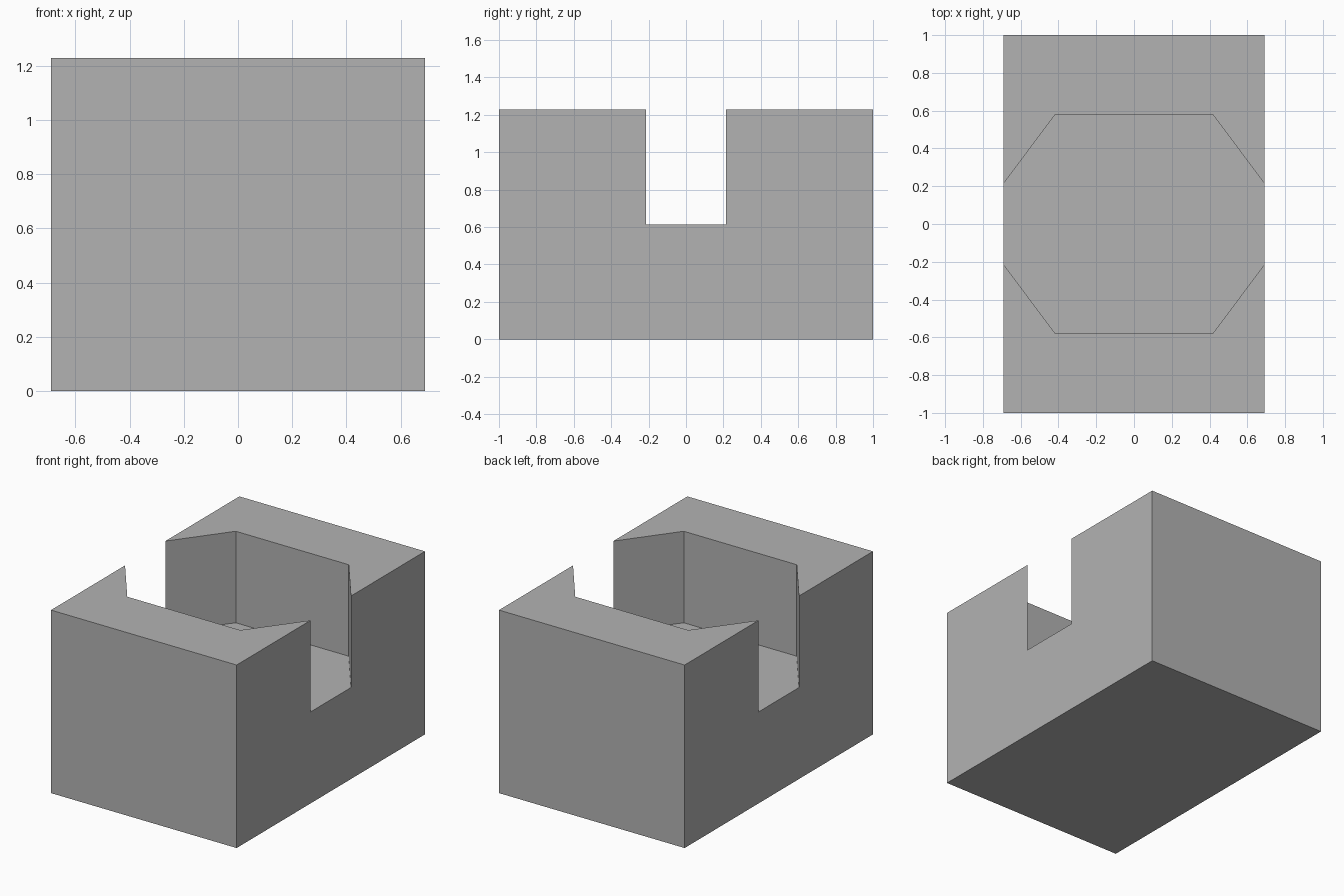
import bpy
import bmesh

HALF_X, HALF_Y, HEIGHT = 0.69, 1.0, 1.23
FLOOR_Z = 0.615

default = bpy.data.objects.get("Cube")
if default:
    bpy.data.objects.remove(default, do_unlink=True)

grey = bpy.data.materials.new("plain grey")
grey.use_nodes = True
colour = (0.45, 0.45, 0.45, 1)
grey.diffuse_color = colour
grey.node_tree.nodes["Principled BSDF"].inputs["Base Color"].default_value = colour


def prism(name, outline, z0, z1):
    """Extrude a flat outline upwards from z0 to z1."""
    bm = bmesh.new()
    base = bm.faces.new([bm.verts.new((x, y, z0)) for x, y in outline])
    top = bmesh.ops.extrude_face_region(bm, geom=[base])["geom"]
    bmesh.ops.translate(bm, vec=(0, 0, z1 - z0),
                        verts=[g for g in top if isinstance(g, bmesh.types.BMVert)])
    bmesh.ops.recalc_face_normals(bm, faces=bm.faces)
    mesh = bpy.data.meshes.new(name)
    bm.to_mesh(mesh)
    bm.free()
    mesh.materials.append(grey)
    obj = bpy.data.objects.new(name, mesh)
    bpy.context.collection.objects.link(obj)
    return obj


# Solid block
block = prism("block", [(-HALF_X, -HALF_Y), (HALF_X, -HALF_Y),
                        (HALF_X, HALF_Y), (-HALF_X, HALF_Y)], 0, HEIGHT)

# Six-sided pocket whose points break through both sides
cutter = prism("pocket_cutter", [(0.85, 0), (0.42, 0.576), (-0.42, 0.576),
                                 (-0.85, 0), (-0.42, -0.576), (0.42, -0.576)],
               FLOOR_Z, HEIGHT + 0.2)
cutter.hide_render = True

cut = block.modifiers.new("pocket", 'BOOLEAN')
cut.operation = 'DIFFERENCE'
cut.solver = 'EXACT'
cut.object = cutter

# Apply the cut and discard the cutter
bpy.context.view_layer.objects.active = block
block.select_set(True)
bpy.ops.object.modifier_apply(modifier=cut.name)
bpy.data.objects.remove(cutter, do_unlink=True)
